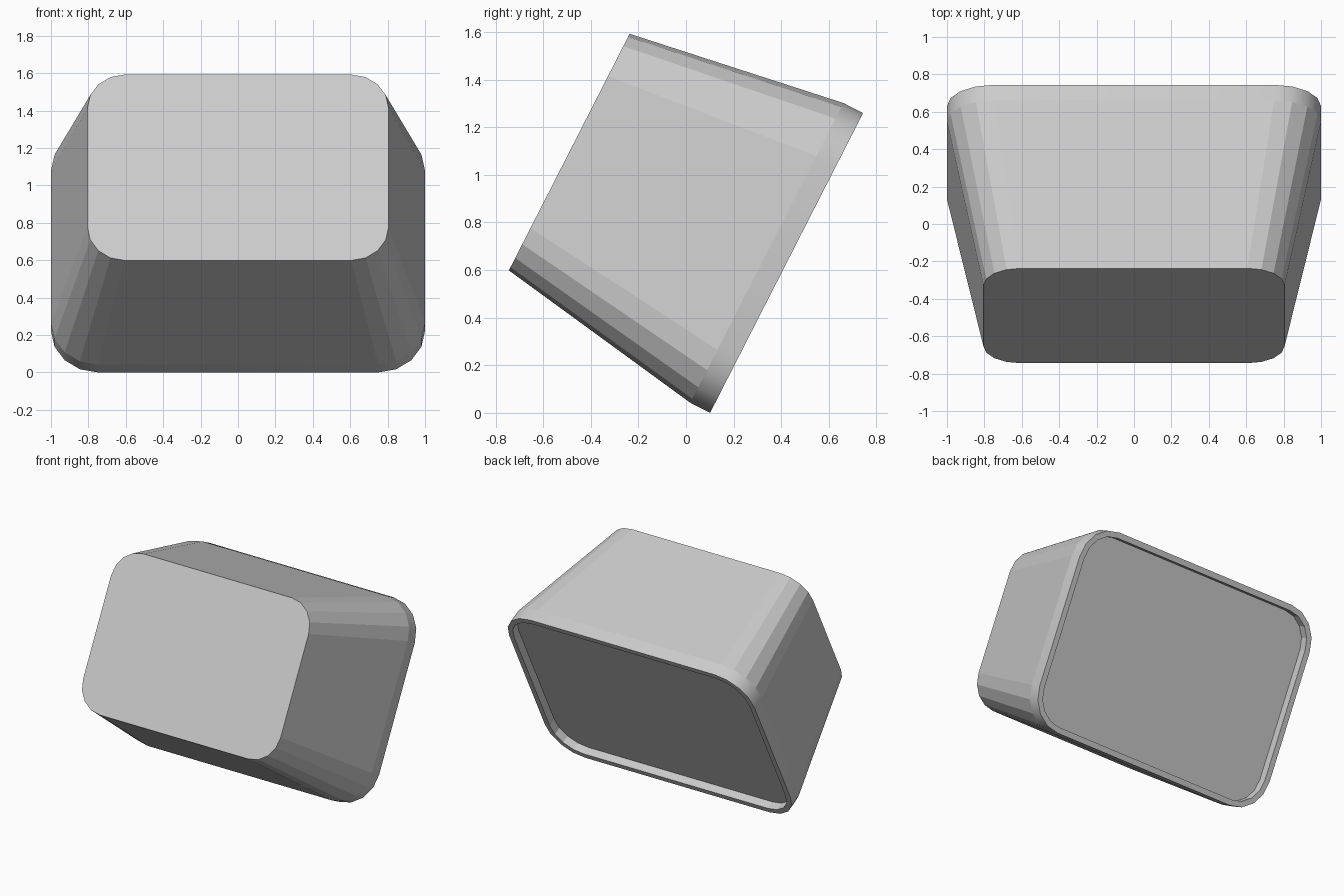
import bpy, bmesh, math
from mathutils import Matrix, Vector

if "Cube" in bpy.data.objects:
    bpy.data.objects.remove(bpy.data.objects["Cube"])

# local frame: U runs up the tilted faces, N points out of the open back
U = Vector((0, 0.4545, 0.8907))
N = Vector((0, 0.8907, -0.4545))
X = Vector((1, 0, 0))
ORIGIN = Vector((0, 0.4225, 0.63))  # centre of the back rim
STEPS = 4


def ring(bm, hx, hu, r, depth):
    """Rounded rectangle of vertices, depth measured along N."""
    verts = []
    corners = [(1, 1), (-1, 1), (-1, -1), (1, -1)]
    for k, (sx, su) in enumerate(corners):
        for i in range(STEPS + 1):
            a = math.pi / 2 * (k + i / STEPS)
            x = sx * (hx - r) + r * math.cos(a)
            u = su * (hu - r) + r * math.sin(a)
            verts.append(bm.verts.new(ORIGIN + X * x + U * u + N * depth))
    return verts


def bridge(bm, a, b, smooth=False):
    n = len(a)
    for i in range(n):
        j = (i + 1) % n
        bm.faces.new((a[i], a[j], b[j], b[i])).smooth = smooth


bm = bmesh.new()
# front panel, tapered body, straight lip, rim and recessed back panel
rings = [
    ring(bm, 0.805, 0.558, 0.20, -1.025),
    ring(bm, 1.0, 0.707, 0.25, -0.093),
    ring(bm, 1.0, 0.707, 0.25, 0.0),
    ring(bm, 0.96, 0.667, 0.21, 0.0),
    ring(bm, 0.96, 0.667, 0.21, -0.06),
]
for i in range(len(rings) - 1):
    bridge(bm, rings[i], rings[i + 1], smooth=(i == 1))
bm.faces.new(rings[0])
bm.faces.new(rings[-1])
bmesh.ops.recalc_face_normals(bm, faces=bm.faces)

# rest the lowest edge on the ground
low = min(v.co.z for v in bm.verts)
bmesh.ops.translate(bm, verts=bm.verts, vec=(0, 0, -low))

mesh = bpy.data.meshes.new("tapered_housing")
bm.to_mesh(mesh)
bm.free()
obj = bpy.data.objects.new("tapered_housing", mesh)
bpy.context.collection.objects.link(obj)
